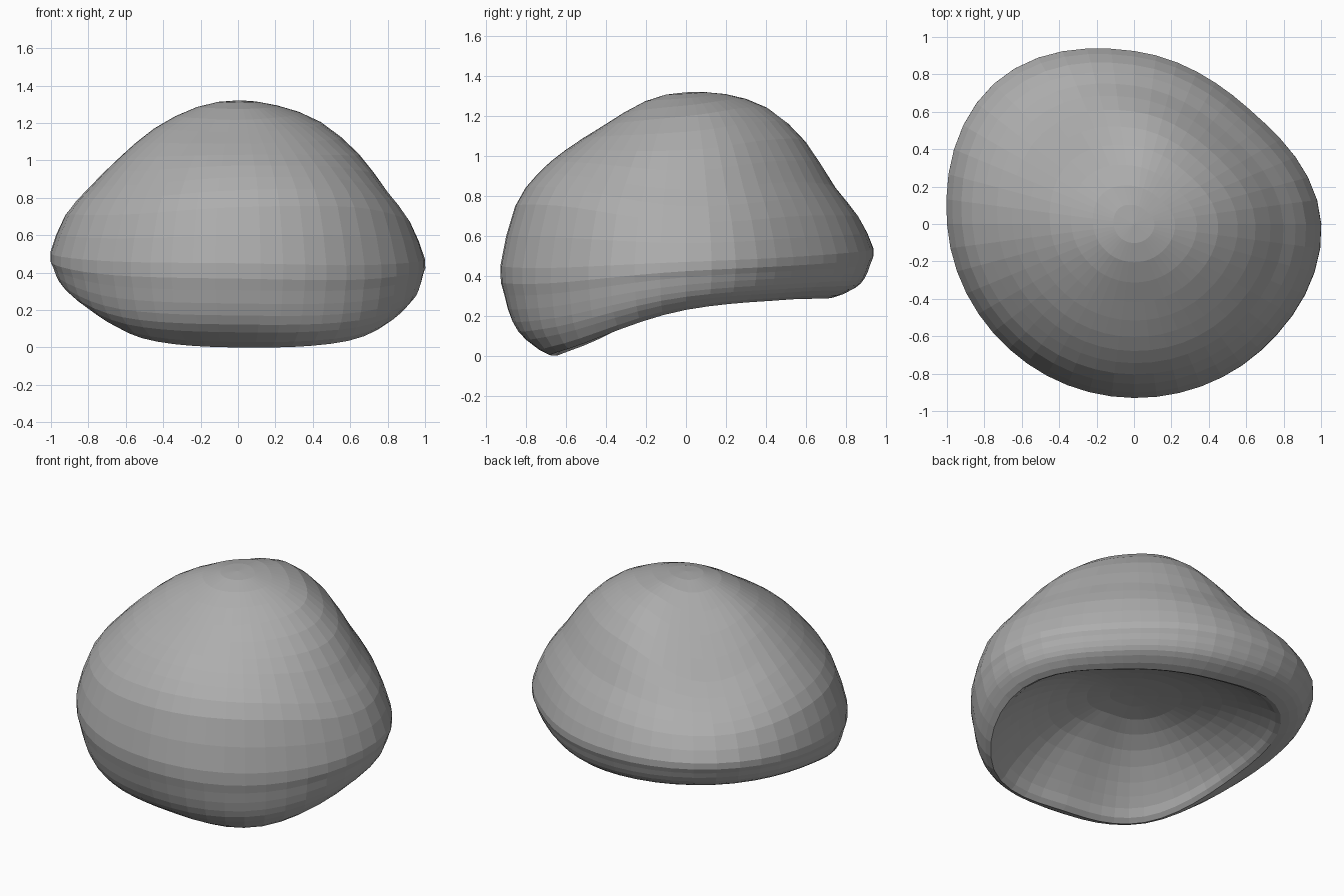
import bpy, bmesh, math

if "Cube" in bpy.data.objects:
    bpy.data.objects.remove(bpy.data.objects["Cube"])

# Eight compass directions, every 45 degrees counter-clockwise from +x:
# (outline radius, rim fraction, rim height, dome heights at DOME fractions)
DOME = [0.22, 0.45, 0.65, 0.80, 0.92, 1.0]
DIRS = [
    (1.00, 0.86, 0.23, [1.29, 1.20, 1.03, 0.83, 0.67, 0.47]),
    (0.87, 0.80, 0.28, [1.305, 1.24, 1.08, 0.87, 0.70, 0.50]),
    (0.925, 0.79, 0.29, [1.31, 1.235, 1.07, 0.85, 0.70, 0.53]),
    (1.06, 0.82, 0.33, [1.285, 1.12, 0.91, 0.79, 0.69, 0.55]),
    (1.00, 0.80, 0.26, [1.285, 1.17, 1.00, 0.85, 0.71, 0.50]),
    (0.945, 0.77, 0.05, [1.28, 1.16, 1.02, 0.87, 0.71, 0.46]),
    (0.93, 0.70, 0.00, [1.275, 1.15, 1.03, 0.91, 0.75, 0.45]),
    (0.957, 0.87, 0.035, [1.28, 1.17, 1.03, 0.90, 0.75, 0.44]),
]
TOP, CEILING = 1.32, 0.50
SEGMENTS = 6   # faces between neighbouring directions
STEPS = 2      # faces between neighbouring profile points


def spline(a, b, c, d, t):
    """Catmull-Rom between b and c, on tuples."""
    return tuple(0.5 * (2*q + (r - p)*t + (2*p - 5*q + 4*r - s)*t*t
                        + (3*q - p - 3*r + s)*t**3)
                 for p, q, r, s in zip(a, b, c, d))


def profile(radius, rim, low, heights):
    """Radius/height points from the crown, round the rim, to the hollow."""
    pts = [(0, TOP)] + list(zip(DOME, heights))
    mid = heights[-1]
    for g, h in [(0.93, 0.68), (0.78, 0.38), (0.53, 0.18), (0, 0)]:
        pts.append((rim + g * (1 - rim), low + h * (mid - low)))
    # Shallow bowl-shaped hollow
    for k in (0.93, 0.8, 0.6, 0.33, 0):
        pts.append((rim * k, low + (CEILING - low) * (1 - k ** 2.5)))
    return [(f * radius, z) for f, z in pts]


def refine(pts):
    """Smooth one profile; both ends are mirrored across the axis."""
    mirror = lambda p: (-p[0], p[1])
    p = [mirror(pts[1])] + pts + [mirror(pts[-2])]
    out = []
    for i in range(1, len(p) - 2):
        out += [spline(*p[i-1:i+3], k / STEPS) for k in range(STEPS)]
    return out + [pts[-1]]


# Blend the eight profiles round the axis
keys = [refine(profile(*d)) for d in DIRS]
columns = []
for i in range(8):
    for k in range(SEGMENTS):
        four = [keys[(i + j) % 8] for j in (-1, 0, 1, 2)]
        columns.append([spline(*q, k / SEGMENTS) for q in zip(*four)])

# Skin the hollow cap, keeping the rim on the ground
bm = bmesh.new()
n = len(columns)
crown = bm.verts.new((0, 0, TOP))
roof = bm.verts.new((0, 0, CEILING))
grid = []
for i, col in enumerate(columns):
    a = 2 * math.pi * i / n
    grid.append([bm.verts.new((r * math.cos(a), r * math.sin(a), max(z, 0)))
                 for r, z in col[1:-1]])
for i in range(n):
    a, b = grid[i], grid[(i + 1) % n]
    bm.faces.new((crown, a[0], b[0]))
    for j in range(len(a) - 1):
        bm.faces.new((a[j], a[j+1], b[j+1], b[j]))
    bm.faces.new((a[-1], roof, b[-1]))

bmesh.ops.recalc_face_normals(bm, faces=bm.faces)
mesh = bpy.data.meshes.new("hollow_cap")
bm.to_mesh(mesh)
bm.free()
cap = bpy.data.objects.new("hollow_cap", mesh)
bpy.context.collection.objects.link(cap)
# Dark grey finish
mat = bpy.data.materials.new("grey")
mat.diffuse_color = (0.42, 0.42, 0.42, 1)
mat.use_nodes = True
mat.node_tree.nodes["Principled BSDF"].inputs["Base Color"].default_value = mat.diffuse_color
cap.data.materials.append(mat)
